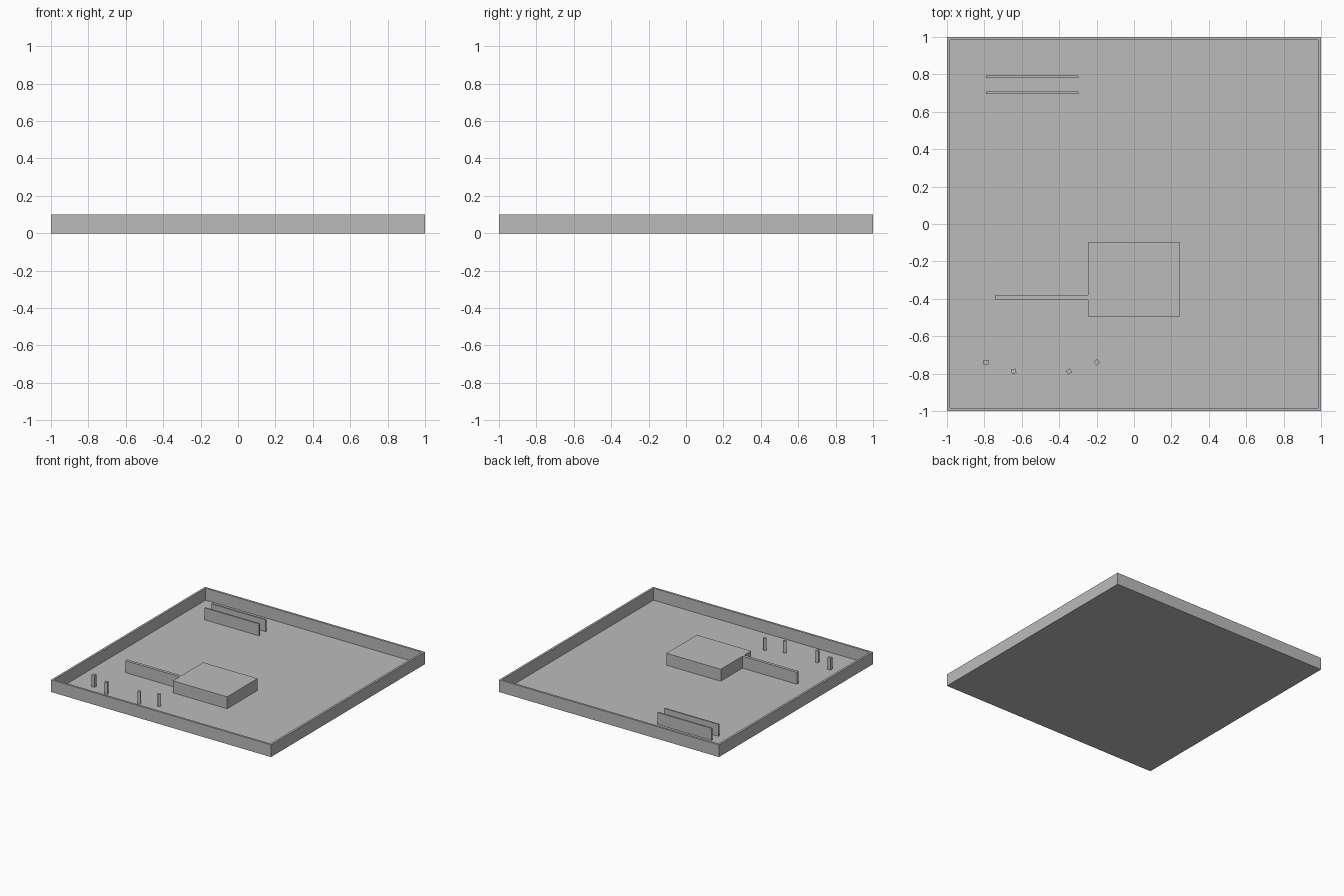
import bpy, bmesh, math
from mathutils import Matrix, Vector

cube = bpy.data.objects.get("Cube")
if cube:
    bpy.data.objects.remove(cube, do_unlink=True)

HEIGHT = 0.1    # shared height of walls and obstacles
FLOOR = 0.002   # thickness of the floor sheet
WALL = 0.0247   # perimeter wall thickness

# Single grey material
grey = bpy.data.materials.new("neutral grey")
grey.use_nodes = True
colour = (0.5, 0.5, 0.5, 1.0)
grey.diffuse_color = colour
grey.node_tree.nodes["Principled BSDF"].inputs["Base Color"].default_value = colour


def finish(name, bm):
    """Turn a bmesh into a named, coloured object."""
    mesh = bpy.data.meshes.new(name)
    bmesh.ops.recalc_face_normals(bm, faces=bm.faces)
    bm.to_mesh(mesh)
    bm.free()
    mesh.materials.append(grey)
    obj = bpy.data.objects.new(name, mesh)
    bpy.context.collection.objects.link(obj)
    return obj


def box_mesh(sx, sy, z0, z1):
    """Box centred in x and y, between two heights."""
    bm = bmesh.new()
    bmesh.ops.create_cube(bm, size=1, matrix=Matrix.Translation((0, 0, (z0 + z1) / 2))
                          @ Matrix.Diagonal((sx, sy, z1 - z0, 1)))
    return bm


def obstacle(name, x, y, sx, sy, angle=0):
    """Box standing on the floor, turned about z by an angle in degrees."""
    obj = finish(name, box_mesh(sx, sy, FLOOR, HEIGHT))
    obj.location = (x, y, 0)
    obj.rotation_euler.z = math.radians(angle)
    return obj


# Arena tray: floor and perimeter wall, hollowed from one box
bm = box_mesh(2, 2, 0, HEIGHT)
bm.normal_update()
top = max(bm.faces, key=lambda f: f.calc_center_median().z)
bmesh.ops.inset_region(bm, faces=[top], thickness=WALL)
well = bmesh.ops.extrude_discrete_faces(bm, faces=[top])["faces"][0]
bmesh.ops.translate(bm, verts=well.verts, vec=Vector((0, 0, FLOOR - HEIGHT)))
finish("arena_tray", bm)

# Large block with a wall running out to its right side
obstacle("center_block", 0, -0.296, 0.494, 0.395)
obstacle("block_side_wall", -0.494, -0.393, 0.494, 0.0247)

# Two parallel walls forming a narrow corridor at the back
for name, y in (("corridor_wall_back", 0.788), ("corridor_wall_front", 0.701)):
    obstacle(name, -0.543, y, 0.494, 0.0123)

# Four square posts, each turned further than the last
posts = [(-0.791, -0.739), (-0.643, -0.788), (-0.347, -0.788), (-0.199, -0.739)]
for i, (x, y) in enumerate(posts):
    obstacle(f"post_{i + 1}", x, y, 0.0247, 0.0247, 15 * i)
